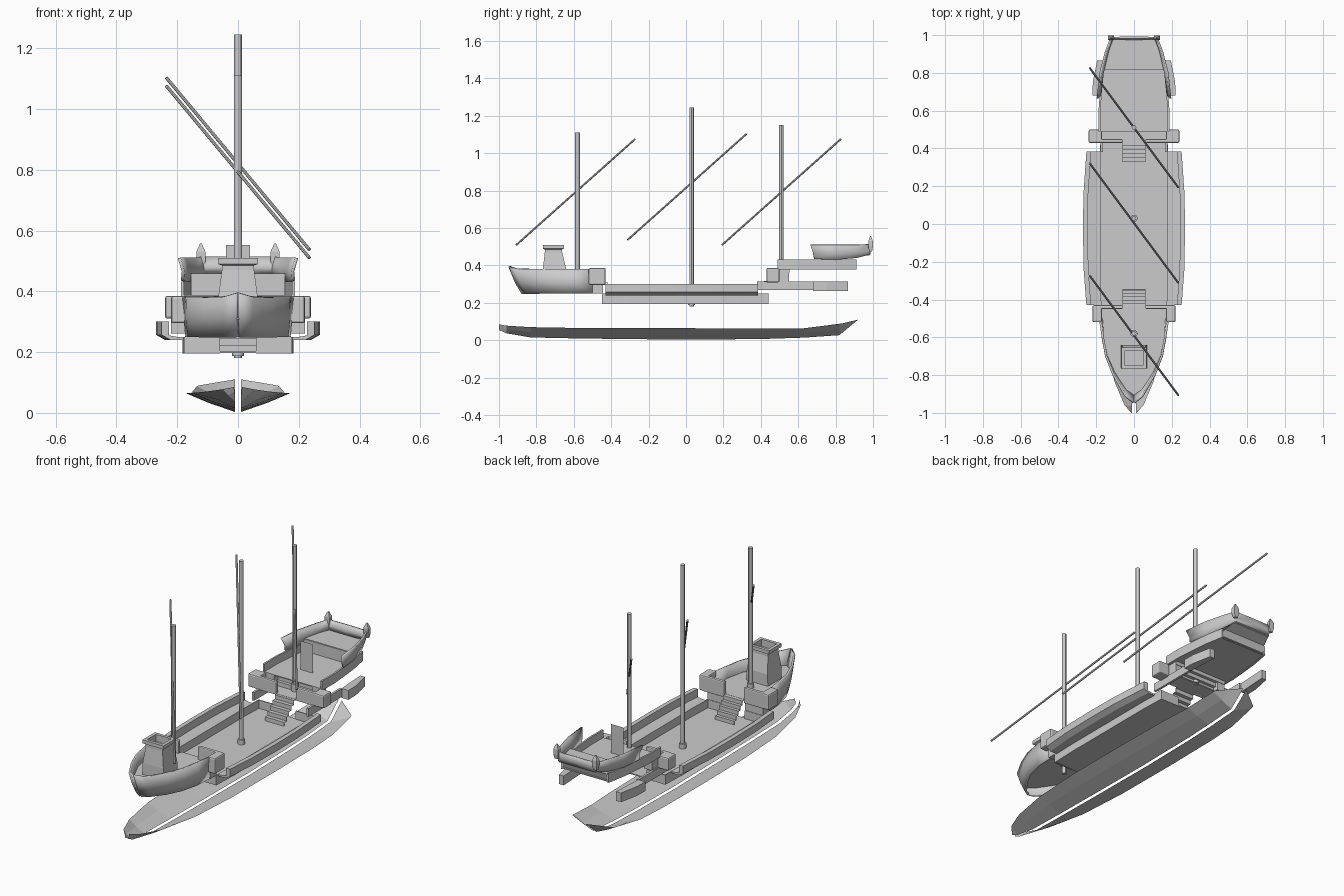
import bpy, bmesh
from mathutils import Vector

if "Cube" in bpy.data.objects:
    bpy.data.objects.remove(bpy.data.objects["Cube"])


def mesh(name, verts, faces, thick=0, smooth=False, mirror=False, normals=True):
    me = bpy.data.meshes.new(name)
    me.from_pydata([Vector(v) for v in verts], [], faces)
    if normals:
        bm = bmesh.new()
        bm.from_mesh(me)
        bmesh.ops.recalc_face_normals(bm, faces=bm.faces)
        bm.to_mesh(me)
        bm.free()
    ob = bpy.data.objects.new(name, me)
    bpy.context.collection.objects.link(ob)
    if mirror:
        ob.modifiers.new("mirror", 'MIRROR')
    if thick:
        s = ob.modifiers.new("solid", 'SOLIDIFY')
        s.thickness, s.offset = thick, 0
    if smooth:
        bpy.context.view_layer.objects.active = ob
        ob.select_set(True)
        bpy.ops.object.shade_smooth_by_angle()
        ob.select_set(False)
    return ob


def loft(name, rows, closed=False, caps=False, **kw):
    """Skin rows of equal point count; closed wraps each row."""
    n = len(rows[0])
    faces = []
    for i in range(len(rows) - 1):
        for j in range(n if closed else n - 1):
            k = (j + 1) % n
            faces.append((i * n + j, i * n + k, (i + 1) * n + k, (i + 1) * n + j))
    if caps:
        faces += [tuple(range(n)), tuple(range((len(rows) - 1) * n, len(rows) * n))]
    return mesh(name, [p for r in rows for p in r], faces, **kw)


def box(name, x0, x1, y0, y1, z0, z1, bevel=0, mirror=False):
    ring = [(x0, y0), (x1, y0), (x1, y1), (x0, y1)]
    ob = loft(name, [[(x, y, z) for x, y in ring] for z in (z0, z1)],
              closed=True, caps=True, mirror=mirror)
    if bevel:
        b = ob.modifiers.new("bevel", 'BEVEL')
        b.width, b.segments = bevel, 2
    return ob


def deck(name, half, z):
    """Flat deck from a half outline of (x, y)."""
    pts = [(x, y, z) for x, y in half] + [(-x, y, z) for x, y in reversed(half)]
    return mesh(name, pts, [tuple(range(len(pts)))], thick=.006)


def rod(name, a, b, r, sides=12):
    a, b = Vector(a), Vector(b)
    bpy.ops.mesh.primitive_cylinder_add(vertices=sides, radius=r, depth=(b - a).length,
                                        location=(a + b) / 2)
    ob = bpy.context.object
    ob.name = name
    ob.rotation_euler = (b - a).to_track_quat('Z', 'Y').to_euler()
    bpy.ops.object.shade_smooth_by_angle()
    ob.select_set(False)


def stairs(name, y0, y1, z0, z1, half, n=5):
    """Sheet of treads and risers from y0,z0 up to y1,z1."""
    rows = []
    for i in range(n):
        y = y0 + (y1 - y0) * i / n
        yn = y0 + (y1 - y0) * (i + 1) / n
        za, zb = z0 + (z1 - z0) * i / n, z0 + (z1 - z0) * (i + 1) / n
        rows += [[(-half, y, za), (half, y, za)], [(-half, y, zb), (half, y, zb)]]
    rows.append([(-half, yn, z1), (half, yn, z1)])
    loft(name, rows, thick=.004)


# lower hull: two V plates with a slit along the keel
secs = [(-1, .055, .013, .085), (-.96, .037, .05, .078), (-.83, .015, .105, .07),
        (-.6, .01, .15, .066), (-.3, .006, .168, .065), (.1, .003, .17, .064),
        (.45, .008, .165, .063), (.63, .014, .155, .064), (.82, .027, .135, .088)]
rows = [[(.01, y, zk), (.01 + (xe - .01) * .55, y, zk + (ze - zk) * .5), (xe, y, ze)]
        for y, zk, xe, ze in secs]
rows.append([(.01, .92, .11), (.06, .885, .102), (.13, .835, .09)])
loft("lower_hull", rows, mirror=True, normals=False)

# main deck tub
deck("main_deck", [(.175, -.45), (.18, -.3), (.18, .3), (.175, .44)], .2)
loft("tub_wall", [[(.175, -.45, z), (.18, -.3, z), (.18, .3, z), (.175, .44, z)]
                  for z in (.195, .25)], mirror=True, thick=.006)
box("tub_end_front", .06, .178, -.45, -.442, .195, .25, mirror=True)
box("tub_end_back", .06, .178, .434, .44, .195, .25, mirror=True)

# side bulwarks: channel section swept along the deck
def channel(y, x):
    return [(.178, y, .24), (x - .03, y, .24), (x, y, .257), (x, y, .3),
            (x - .025, y, .3), (x - .025, y, .255), (.2, y, .25), (.178, y, .25)]
loft("side_bulwark", [channel(y, x) for y, x in
     ((-.43, .252), (-.25, .266), (-.05, .27), (.15, .268), (.385, .252))],
     closed=True, caps=True, mirror=True)

# forecastle shell
bottom = [(.165, -.5), (.16, -.6), (.135, -.7), (.095, -.78), (.04, -.85), (.003, -.875)]
middle = [(.172, -.5), (.166, -.6), (.146, -.7), (.105, -.79), (.045, -.88), (.003, -.91)]
top = [(.18, -.5), (.165, -.6), (.147, -.7), (.108, -.8), (.045, -.91), (.003, -.945)]
zs = (.38, .38, .38, .38, .383, .395)
loft("forecastle_side", [[(x, y, .25) for x, y in bottom], [(x, y, .31) for x, y in middle],
     [(x, y, z) for (x, y), z in zip(top, zs)]], mirror=True, thick=.012, smooth=True)
deck("forecastle_deck", [(.172, -.44)] + middle, .31)

# cross rails beside both stairs, with outboard ends
box("front_cross_rail", .17, .22, -.52, -.43, .295, .385, bevel=.008, mirror=True)
box("front_rail_wall", .06, .2, -.45, -.43, .295, .385, bevel=.006, mirror=True)
box("front_rail_foot", .06, .175, -.5, -.445, .25, .31, mirror=True)
box("back_cross_rail", .17, .24, .43, .5, .31, .385, bevel=.008, mirror=True)
box("back_rail_wall", .06, .2, .43, .45, .31, .385, bevel=.006, mirror=True)

# stairs
stairs("front_stairs", -.35, -.44, .2, .31, .06)
stairs("back_stairs", .33, .44, .2, .315, .06)
stairs("wide_steps", .515, .57, .318, .385, .17, 3)

# open-topped box cabin on the bow
def ring(x, y0, y1, z):
    return [(-x, y0, z), (x, y0, z), (x, y1, z), (-x, y1, z)]
loft("bow_cabin", [ring(.068, -.765, -.64, .31), ring(.065, -.765, -.64, .38),
     ring(.053, -.755, -.662, .47), ring(.053, -.755, -.662, .485),
     ring(.066, -.765, -.653, .49), ring(.066, -.765, -.653, .51),
     ring(.048, -.748, -.67, .51), ring(.048, -.748, -.67, .47)], closed=True, caps=True)

# lower stern walls and side galleries
deck("stern_step_deck", [(.175, .43), (.175, .53)], .315)
box("lower_stern_wall", .165, .178, .38, .68, .268, .315, mirror=True)
box("stern_post", .12, .17, .495, .55, .315, .38, mirror=True)
loft("side_gallery", [[(x, y, z) for x, y in ((.175, .68), (.22, .68), (.218, .75), (.195, .865),
     (.165, .865))] for z in (.262, .315)], closed=True, caps=True, mirror=True)

# quarter deck with low bulwark
side = [(.182, .49), (.183, .6), (.175, .7), (.165, .8), (.145, .91)]
deck("quarter_deck", side, .385)
loft("quarter_bulwark", [[(x, y, z) for x, y in side] for z in (.378, .432)],
     mirror=True, thick=.01)
mesh("door_panel", [(-.04, .62, .386), (.04, .62, .386), (.04, .62, .552), (-.04, .62, .552)],
     [(0, 1, 2, 3)])

# raised stern deck, flared rail and counter
loft("stern_rail", [
    [(.183, .685, .435), (.166, .8, .43), (.14, .91, .44), (.113, .98, .458), (0, .98, .458)],
    [(.18, .68, .465), (.165, .8, .465), (.14, .91, .47), (.115, .982, .48), (0, .982, .48)],
    [(.193, .665, .51), (.178, .8, .51), (.15, .91, .51), (.122, .987, .513), (0, .987, .513)]],
    mirror=True, thick=.01, smooth=True)
deck("stern_deck", [(.155, .82), (.138, .91), (.113, .98)], .455)
box("stern_deck_front", -.155, .155, .817, .823, .385, .455)
loft("stern_counter", [[(-.145, .9, .38), (.145, .9, .38)], [(-.138, .915, .43), (.138, .915, .43)],
                       [(-.113, .98, .458), (.113, .98, .458)]])
for s, nm in ((-1, "left"), (1, "right")):
    loft("stern_horn_" + nm, [[(s * .122 + dx * w, .987 + dy * w * .8, z) for dx, dy in
         ((-1, -1), (1, -1), (1, 1), (-1, 1))]
         for w, z in ((.01, .475), (.015, .5), (.015, .53), (.003, .557))],
         closed=True, caps=True)

# masts with deck collars, and slanted yards
for nm, y, z0, zc, z1, zy in (("fore", -.58, .25, .31, 1.11, .79),
                              ("main", .03, .18, .2, 1.245, .817),
                              ("aft", .51, .31, .335, 1.15, .79)):
    rod(nm + "_mast", (0, y, z0), (0, y, z1), .0125)
    rod(nm + "_collar", (0, y, zc - .012), (0, y, zc + .03), .019)
    yc = {"fore": -.59, "main": .005, "aft": .51}[nm]
    rod(nm + "_yard", (-.235, yc + .317, zy + .285), (.235, yc - .317, zy - .28), .0055, 8)
